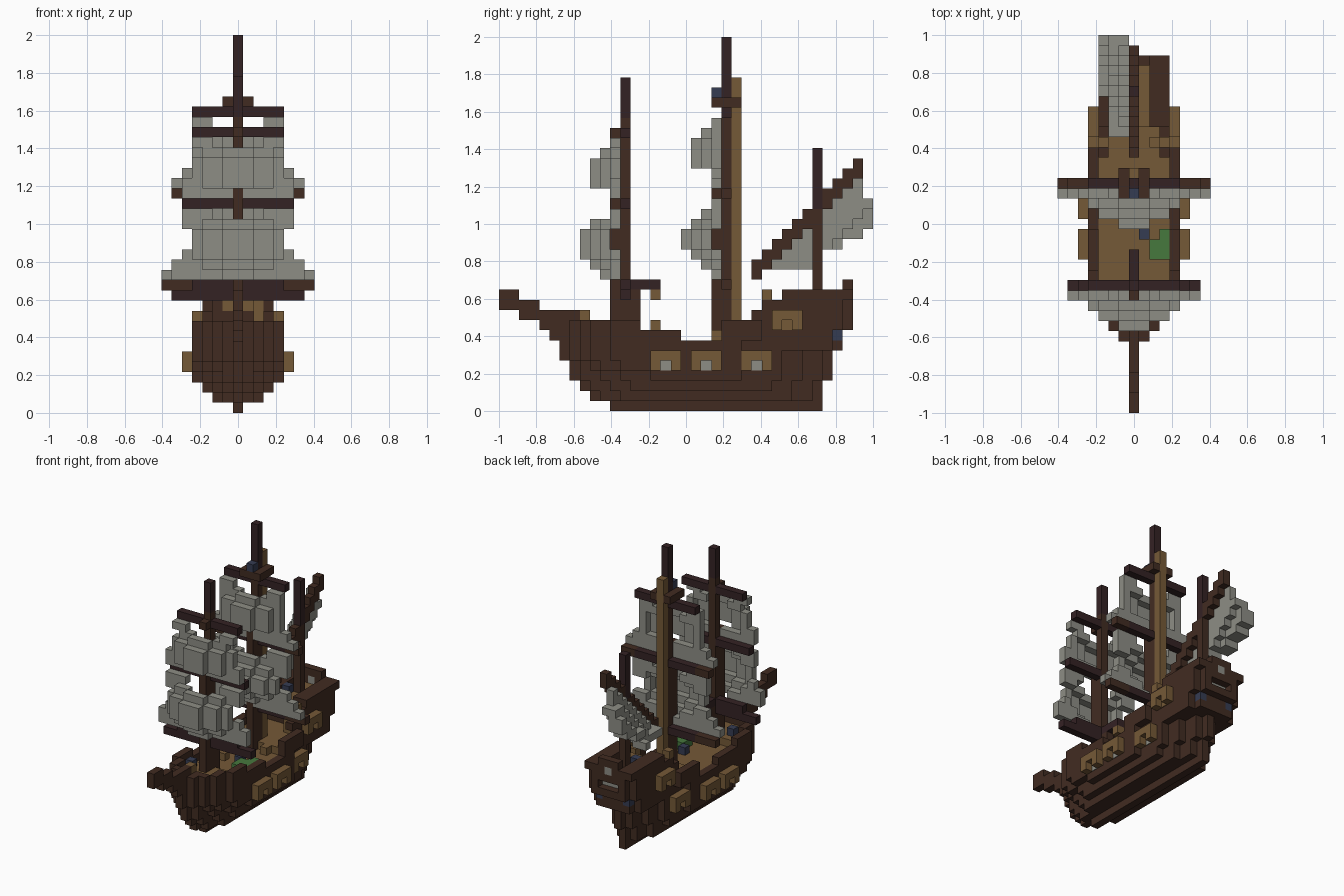
import bpy, bmesh

cube = bpy.data.objects.get("Cube")
if cube:
    bpy.data.objects.remove(cube)

V = 2 / 37  # edge of one block

COLOURS = {
    "brown_wood": (0.053, 0.0245, 0.0155),
    "dark_wood": (0.034, 0.016, 0.0175),
    "tan_wood": (0.178, 0.100, 0.038),
    "sail_grey": (0.268, 0.268, 0.235),
    "dull_blue": (0.036, 0.045, 0.085),
    "green": (0.061, 0.188, 0.048),
}
MATS = {}
for mat_name, rgb in COLOURS.items():
    m = bpy.data.materials.new(mat_name)
    m.use_nodes = True
    m.diffuse_color = (*rgb, 1)
    bsdf = m.node_tree.nodes["Principled BSDF"]
    bsdf.inputs["Base Color"].default_value = (*rgb, 1)
    bsdf.inputs["Roughness"].default_value = 0.9
    MATS[mat_name] = m

BROWN, DARK, TAN, GREY, BLUE, GREEN = COLOURS


def corners(axis, side):
    """Unit block corners of one face, wound outward."""
    ring = [(0, 0), (1, 0), (1, 1), (0, 1)]
    out = []
    for a, b in (ring if side else ring[::-1]):
        p = [0, 0, 0]
        p[axis], p[(axis + 1) % 3], p[(axis + 2) % 3] = side, a, b
        out.append(p)
    return out


def build(name, cells):
    """Turn {(x, y, z): colour} blocks into one mesh of outer faces."""
    bm = bmesh.new()
    verts = {}
    used = sorted(set(cells.values()))
    for cell, colour in cells.items():
        for axis in range(3):
            for side in (0, 1):
                n = list(cell)
                n[axis] += 2 * side - 1
                if tuple(n) in cells:
                    continue
                face = []
                for c in corners(axis, side):
                    key = tuple(cell[i] + c[i] for i in range(3))
                    if key not in verts:
                        verts[key] = bm.verts.new(((key[0] - 0.5) * V, key[1] * V - 1, key[2] * V))
                    face.append(verts[key])
                bm.faces.new(face).material_index = used.index(colour)
    mesh = bpy.data.meshes.new(name)
    bm.to_mesh(mesh)
    bm.free()
    for colour in used:
        mesh.materials.append(MATS[colour])
    bpy.context.collection.objects.link(bpy.data.objects.new(name, mesh))


def box(x, y, z, colour):
    """Blocks filling inclusive ranges."""
    return {(i, j, k): colour for i in range(x[0], x[1] + 1)
            for j in range(y[0], y[1] + 1) for k in range(z[0], z[1] + 1)}


# Hull: width, rail height and deck height vary along the length
SHORT = (0, 1, 2, 3, 3, 4)
LONG = (0, 1, 1, 2, 2, 3, 3, 3, 4)
BOW = (11, 9, 8, 7, 7, 6, 6, 5, 4)


def taper(t, table):
    return table[max(0, min(t, len(table) - 1))]


def stern_end(k):
    return 31 if k < 3 else 32 if k < 6 else 33 if k < 8 else 34


def half_width(j, k):
    w = (0, 2, 3)[k] if k < 3 else 4
    w = min(w, taper(j - max(BOW[min(k, 8)], 6), LONG if k < 4 else SHORT))
    if k < 6:
        w = min(w, taper(stern_end(k) - j, LONG))
    if (k < 7 and j > 23) or (k > 8 and j > 21) or j > 25:
        w = min(w, 3)
    if j == 33 and k < 8 or j == 34 and k < 11:
        w = min(w, 2)
    return w


def stepped(j, steps):
    return [h for start, h in steps if j >= start][-1]


RAIL = ((0, 8), (14, 7), (18, 6), (22, 8), (25, 9), (26, 10), (28, 11))
DECK = ((0, 7), (13, 6), (22, 7), (28, 10))
hull = {}
for k in range(12):
    for j in range(BOW[min(k, 8)], stern_end(k) + 1):
        if k > stepped(j, RAIL):
            continue
        w, deck = half_width(j, k), stepped(j, DECK)
        wall = 2 if j > 27 else 1
        for x in range(-w, w + 1):
            inside = abs(x) <= w - wall and 8 < j < 34
            if k <= deck or not inside:
                hull[x, j, k] = TAN if inside and k == deck else BROWN
for x in (-2, 2):
    hull[x, 33, 7] = BLUE
hull.update(box((-1, 1), (34, 34), (12, 12), BROWN))
# Stern window: a round light above a recessed pane
hull[0, 34, 11] = GREY
for x in (-1, 0, 1):
    del hull[x, 34, 9]
    hull[x, 33, 9] = GREY
build("hull", hull)

# Bowsprit
sprit = box((0, 0), (0, 1), (10, 11), BROWN)
sprit.update(box((0, 0), (2, 3), (9, 10), BROWN))
sprit.update(box((0, 0), (4, 7), (9, 9), BROWN))
sprit[0, 8, 9] = TAN
build("bowsprit", sprit)

# Gun ports and cabin windows on both sides, each a frame with a recessed middle
PORTS = ((16, 5, 4, GREY), (20, 5, 4, GREY), (25, 4, 4, GREY), (28, 4, 8, TAN))
for side, label in ((1, "left"), (-1, "right")):
    for n, (y, x, z, middle) in enumerate(PORTS):
        frame = box((side * x, side * x), (y - 1, y + 1), (z, z + 1), TAN)
        del frame[side * x, y, z]
        build(f"{label}_port_{n + 1}", frame)
        # thin plate at the back of the recess
        plate = bpy.data.meshes.new("port_plate")
        bm = bmesh.new()
        bmesh.ops.create_cube(bm, size=V)
        for v in bm.verts:
            v.co.x = v.co.x * 0.1 + side * (x - 0.46) * V
            v.co.y += (y + 0.5) * V - 1
            v.co.z += (z + 0.5) * V
        bm.to_mesh(plate)
        bm.free()
        plate.materials.append(MATS[middle])
        bpy.context.collection.objects.link(bpy.data.objects.new(f"{label}_port_plate_{n + 1}", plate))

# Deck goods and steps
build("green_cargo", {**box((2, 3), (15, 16), (7, 7), GREEN), (3, 17, 7): GREEN})
for spot in ((1, 17, 7), (-2, 11, 8), (-1, 30, 11)):
    build("blue_crate", {spot: BLUE})
build("deck_steps", {**box((2, 2), (26, 26), (8, 10), TAN), (2, 21, 7): TAN})
for x in (-3, 3):
    build("rail_post", box((x, x), (26, 26), (11, 11), TAN))

# Masts
build("fore_mast", {**box((0, 0), (12, 12), (7, 28), BROWN), **box((0, 0), (12, 12), (29, 32), DARK),
                    **box((0, 0), (11, 11), (8, 21), BROWN), **box((0, 0), (11, 11), (27, 27), BROWN),
                    **box((0, 0), (13, 13), (7, 11), BROWN)})
build("main_mast", {**box((0, 0), (22, 22), (8, 30), BROWN), **box((0, 0), (22, 22), (31, 36), DARK),
                    **box((0, 0), (21, 21), (7, 23), BROWN)})
build("main_mast_pole", box((0, 0), (23, 23), (8, 32), TAN))
build("lookout", {**box((-1, 1), (21, 21), (30, 30), BROWN), **box((-1, -1), (22, 23), (30, 30), BROWN),
                  **box((1, 1), (22, 23), (30, 30), BROWN), (0, 21, 31): BLUE})
build("mizzen_mast", {**box((0, 0), (31, 31), (11, 19), BROWN), **box((0, 0), (31, 31), (20, 25), DARK)})

# Short boom with hanging lamps
build("fore_boom", box((0, 0), (13, 15), (12, 12), DARK))
build("lamps", {(0, 15, 11): TAN, (0, 15, 8): TAN})

# Yards: name, row, height, half length, with brown tips on the long ones
for name, y, z, w, tip in (("fore_lower", 12, 11, 6, DARK), ("fore_lower_cap", 12, 12, 4, DARK),
                           ("fore_middle", 12, 20, 5, DARK), ("fore_top", 12, 27, 4, DARK),
                           ("main_lower", 22, 12, 7, BROWN), ("main_middle", 22, 21, 6, BROWN),
                           ("main_top", 22, 29, 4, DARK)):
    build(name + "_yard", {c: DARK if abs(c[0]) < 5 else tip
                           for c in box((-w, w), (y, y), (z, z), DARK) if c[0]})


# Square sails: half width and billow for each row, bulging at the middle
def sail(name, y, z, rows):
    cells = {}
    for i, (w, bulge) in enumerate(rows):
        for x in range(-w, w + 1):
            a = abs(x)
            fall = 0 if a < 2 else 1 if a < 4 else 2 if a < 5 else 3
            depth = max(0, bulge - fall)
            # the top row is open in the middle, and the mast takes the centre
            if (i < len(rows) - 1 or a > 2) and (a or depth):
                cells[x, y - depth, z + i] = GREY
    build(name, cells)


sail("fore_lower_sail", 11, 13, ((6, 1), (6, 2), (5, 3), (4, 3), (4, 3), (5, 2), (5, 0)))
sail("fore_upper_sail", 11, 21, ((5, 0), (5, 2), (4, 2), (4, 2), (3, 1), (4, 0)))
sail("main_lower_sail", 21, 13, ((7, 0), (6, 1), (5, 2), (4, 3), (4, 3), (5, 2), (5, 1), (5, 0)))
sail("main_upper_sail", 21, 22, ((6, 0), (5, 0), (4, 2), (4, 2), (4, 2), (4, 1), (4, 0)))

# Slanted yard and its triangular sail, swung to one side
build("slanted_yard", {(0, j, j - 12 + e): BROWN for j in range(25, 36) for e in (0, 1)})
lateen = {}
for j in range(27, 37):
    low = stepped(j, ((0, 14), (32, 16), (34, 17), (36, 18)))
    for k in range(low, min(j - 12, 23 if j < 36 else 21)):
        d = min(3, (j - 11 - k) // 2)
        for x in {d, max(1, d - 1)}:
            lateen[-x, j, k] = GREY
    lateen[-3 if j > 30 else -2, j, low] = GREY
build("slanted_sail", lateen)
